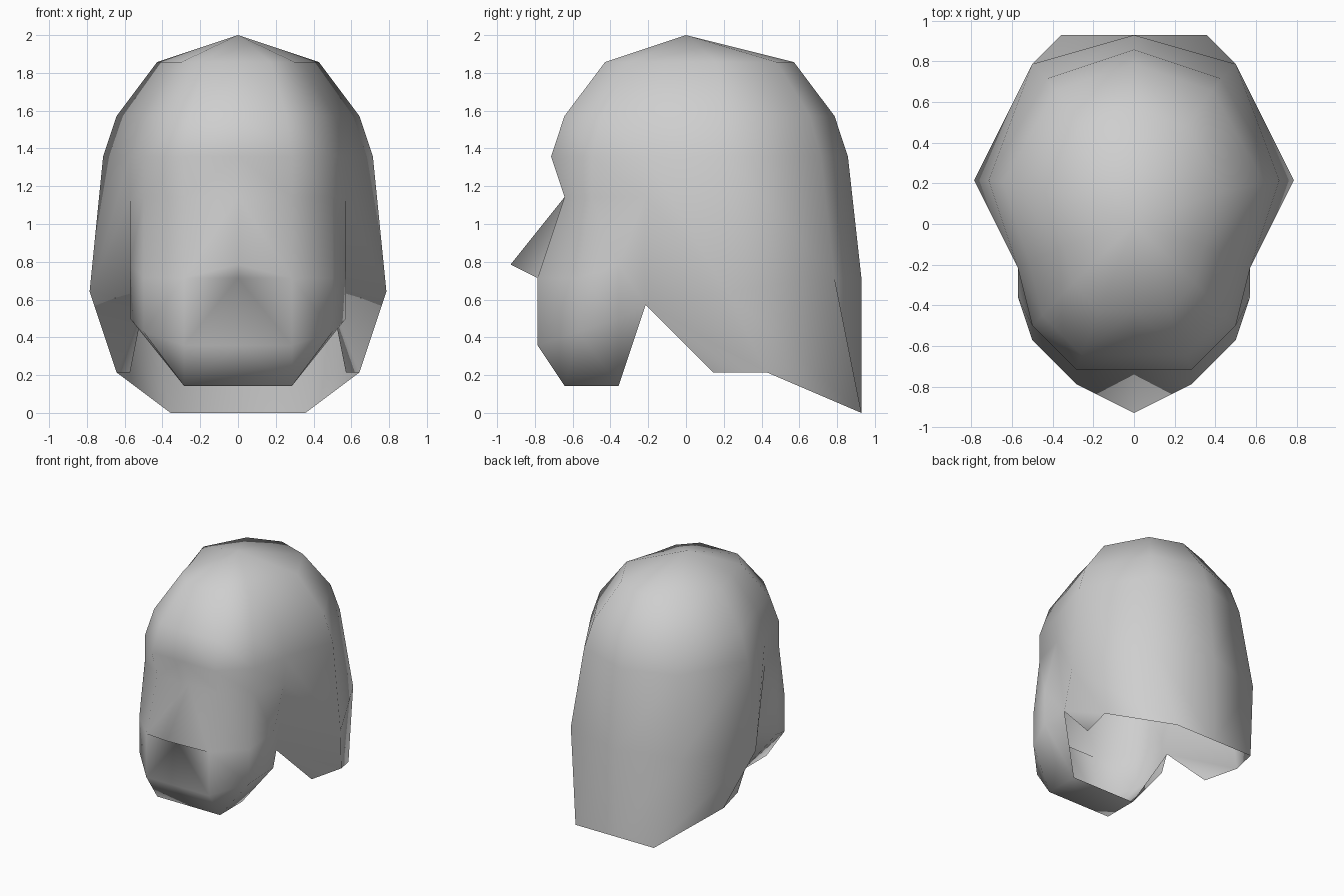
import bpy, bmesh
from mathutils import Vector

old = bpy.data.objects.get("Cube")
if old:
    bpy.data.objects.remove(old, do_unlink=True)

UNIT = 1 / 14  # modelling grid step

bm = bmesh.new()
known = {}


def vert(point):
    """Return the shared vertex at a grid point."""
    key = tuple(round(c, 3) for c in point)
    if key not in known:
        known[key] = bm.verts.new(Vector(point) * UNIT)
    return known[key]


def face(*points):
    corners = []
    for point in points:
        v = vert(point)
        if v not in corners:
            corners.append(v)
    if len(corners) > 2:
        bm.faces.new(corners)


def bridge(upper, lower):
    """Fill the strip between two rows of equal length."""
    for i in range(len(upper) - 1):
        face(upper[i], lower[i], lower[i + 1], upper[i + 1])


# Skull cap: half outline from forehead to back, shrunk towards the crown
outline = [(0, -10), (4, -10), (7, -7), (8, -3), (10, 3), (6, 10), (0, 12)]


def skull_ring(height, scale_x, scale_y):
    return [(x * scale_x, 1 + (y - 1) * scale_y, height) for x, y in outline]


temple_ring = skull_ring(19, 1, 1)
upper_ring = skull_ring(22, 0.9, 0.91)
crown_ring = skull_ring(26, 0.6, 0.636)
apex = [(0, 0, 28)] * len(outline)
bridge(apex, crown_ring)
bridge(crown_ring, upper_ring)
bridge(upper_ring, temple_ring)

# Face: brow, nose and cheek, jaw
cheek_top = (8, -3, 16)
brow = [(0, -9, 16), (4, -9, 16), (7, -7, 16), cheek_top]
cheek = [(0, -13, 11), (4, -11, 10), (7, -8, 10), (8, -5, 11)]
nose_base = (0, -11, 10)
jaw = [(0, -11, 5), (4, -11, 5), (7, -8, 6), (8, -5, 7)]
bridge(temple_ring[:4], brow)
bridge(brow, cheek)
face(cheek[0], nose_base, cheek[1])
bridge([nose_base] + cheek[1:], jaw)

# Chin and the recess behind the jaw
chin = [(0, -9, 2), (4, -9, 2)]
throat = [(0, -5, 2), (4, -5, 2)]
jaw_back = (7, -3, 8)
bridge(jaw[:2], chin)
bridge(chin, throat)
face(jaw[1], chin[1], jaw[2])
face(jaw[2], chin[1], throat[1])
face(jaw[2], throat[1], jaw[3])
face(jaw[3], throat[1], jaw_back)
face(cheek[3], jaw[3], jaw_back, cheek_top)

# Sides and back, hanging down to the nape
side = [(11, 3, 9), (7, 11, 10), (0, 13, 10)]
hem = [(9, 6, 3), (5, 13, 0), (0, 13, 0)]
bridge(temple_ring[3:], [cheek_top] + side)
bridge(side, hem)
face(cheek_top, jaw_back, side[0])
face(jaw_back, (8, 2, 3), hem[0], side[0])

# Consistent outward normals
bmesh.ops.recalc_face_normals(bm, faces=bm.faces[:])
top = max(bm.faces, key=lambda f: f.calc_center_median().z)
if top.normal.z < 0:
    bmesh.ops.reverse_faces(bm, faces=bm.faces[:])
for f in bm.faces:
    f.smooth = True

mesh = bpy.data.meshes.new("head_shell")
bm.to_mesh(mesh)
bm.free()
head = bpy.data.objects.new("head_shell", mesh)
bpy.context.collection.objects.link(head)

# Other half
mirror = head.modifiers.new("mirror", "MIRROR")
mirror.use_axis[0] = True
mirror.use_clip = True
mirror.merge_threshold = 0.001

# Plain grey
grey = bpy.data.materials.new("light_grey")
grey.use_nodes = True
colour = (0.62, 0.62, 0.62, 1)
grey.diffuse_color = colour
grey.node_tree.nodes["Principled BSDF"].inputs["Base Color"].default_value = colour
mesh.materials.append(grey)
